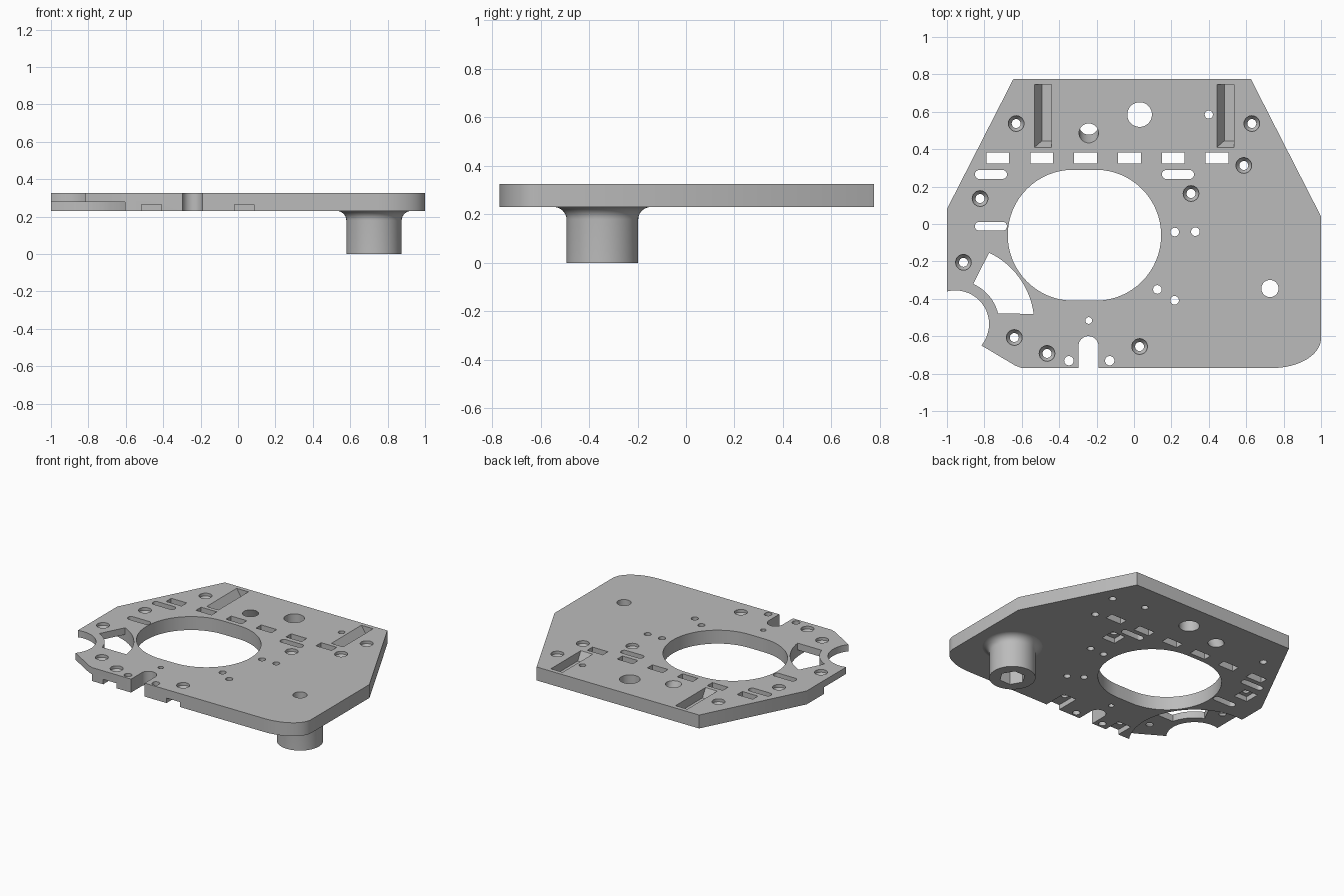
import bpy, bmesh, math
from math import cos, sin, radians
from mathutils import Vector

if "Cube" in bpy.data.objects:
    bpy.data.objects.remove(bpy.data.objects["Cube"])

BOTTOM, TOP = 0.23, 0.325
LOW, HIGH = BOTTOM - 0.05, TOP + 0.05

grey = bpy.data.materials.new("plain grey")
grey.use_nodes = True
grey.diffuse_color = (0.5, 0.5, 0.5, 1)
grey.node_tree.nodes["Principled BSDF"].inputs["Base Color"].default_value = (0.5, 0.5, 0.5, 1)


def arc(cx, cy, rx, ry, a0, a1, n):
    step = radians(a1 - a0) / n
    return [(cx + rx * cos(radians(a0) + i * step), cy + ry * sin(radians(a0) + i * step))
            for i in range(n + 1)]


def circle(cx, cy, r, n=32):
    return arc(cx, cy, r, r, 0, 360, n)[:-1]


def box(x0, x1, y0, y1):
    return [(x0, y0), (x1, y0), (x1, y1), (x0, y1)]


def slot(cx, cy, half, r, n=12):
    return arc(cx + half, cy, r, r, -90, 90, n) + arc(cx - half, cy, r, r, 90, 270, n)


def loft(name, rings):
    """Closed solid through rings given as (outline, z)."""
    bm = bmesh.new()
    loops = [[bm.verts.new((x, y, z)) for x, y in pts] for pts, z in rings]
    n = len(loops[0])
    for a, b in zip(loops, loops[1:]):
        for i in range(n):
            j = (i + 1) % n
            bm.faces.new((a[i], a[j], b[j], b[i]))
    bm.faces.new(loops[0][::-1])
    bm.faces.new(loops[-1])
    bmesh.ops.recalc_face_normals(bm, faces=bm.faces)
    mesh = bpy.data.meshes.new(name)
    bm.to_mesh(mesh)
    bm.free()
    mesh.materials.append(grey)
    ob = bpy.data.objects.new(name, mesh)
    bpy.context.collection.objects.link(ob)
    return ob


def cut(target, rings):
    cutter = loft("cutter", rings)
    cutter.hide_render = True
    mod = target.modifiers.new("cut", 'BOOLEAN')
    mod.operation, mod.solver, mod.object = 'DIFFERENCE', 'EXACT', cutter
    bpy.context.view_layer.objects.active = target
    bpy.ops.object.modifier_apply(modifier=mod.name)
    bpy.data.objects.remove(cutter)


def cut_through(outline, z0=LOW, z1=HIGH):
    cut(plate, [(outline, z0), (outline, z1)])


# Main plate, with one rounded front corner
outline = [(-0.645, 0.775), (-1, 0.08), (-1, -0.54), (-0.635, -0.757), (-0.6, -0.77)]
outline += arc(0.74, -0.61, 0.26, 0.16, -90, 0, 16) + [(1, 0.04), (0.625, 0.775)]
plate = loft("mounting_plate", [(outline, BOTTOM), (outline, TOP)])

# Large rounded opening
cut_through(slot(-0.265, -0.06, 0.06, 0.35, 32))

# Round side notch, curved window and the thinned area below them
NX, NY = -0.955, -0.535
cut_through(circle(NX, NY, 0.422, 72), LOW, 0.277)
cut_through(circle(NX, NY, 0.18, 48))
cut_through(arc(NX, NY, 0.422, 0.422, 7.5, 64.7, 16) + arc(NX, NY, 0.235, 0.235, 66, 13.6, 12))

# Front U-shaped slot
cut_through([(-0.297, -0.9), (-0.19, -0.9)] + arc(-0.2435, -0.653, 0.0535, 0.0535, 0, 180, 16))

# Row of rectangular windows
for i in range(6):
    x = -0.728 + i * 0.2345
    cut_through(box(x - 0.061, x + 0.061, 0.323, 0.381))

# Long rounded slots
for x, y in ((-0.765, 0.265), (0.235, 0.265), (-0.765, -0.012)):
    cut_through(slot(x, y, 0.062, 0.024))

# Countersunk screw holes
screws = [(-0.63, 0.537), (0.63, 0.537), (0.587, 0.313), (0.305, 0.163), (-0.823, 0.136),
          (-0.912, -0.205), (-0.64, -0.607), (-0.465, -0.692), (0.03, -0.655)]
for x, y in screws:
    small, wide = circle(x, y, 0.024, 24), circle(x, y, 0.042, 24)
    cut(plate, [(small, LOW), (small, TOP - 0.045), (wide, TOP - 0.02), (wide, HIGH)])

# Nut pockets on the underside
for x, y0, y1 in ((-0.465, -0.9, -0.645), (0.03, -0.9, -0.6), (0.305, 0.11, 0.215),
                  (-0.823, 0.083, 0.19)):
    cut_through(box(x - 0.05, x + 0.055, y0, y1), LOW, 0.265)

# Plain round holes
for x, y, r in ((0.03, 0.585, 0.066), (0.4, 0.585, 0.022), (0.218, -0.043, 0.023),
                (0.328, -0.041, 0.023), (0.125, -0.35, 0.023), (0.217, -0.408, 0.023),
                (-0.242, -0.516, 0.018), (-0.348, -0.731, 0.025), (-0.13, -0.731, 0.025)):
    cut_through(circle(x, y, r))

# Tilted round hole
lean = 0.045
cut(plate, [(circle(-0.242, 0.485 + lean * 1.5, 0.052), LOW),
            (circle(-0.242, 0.485 - lean * 0.5, 0.052), HIGH)])

# Pockets with sloping side and end
for x in (-0.532, 0.443):
    cut(plate, [(box(x + 0.04, x + 0.092, 0.445, 0.745), 0.265),
                (box(x, x + 0.092, 0.41, 0.745), TOP),
                (box(x, x + 0.092, 0.41, 0.745), HIGH)])

# Post below the plate, flared where it meets the underside
PX, PY = 0.727, -0.345
rings = [(circle(PX, PY, 0.148, 48), 0), (circle(PX, PY, 0.148, 48), 0.18)]
for i in range(1, 9):
    a = radians(90 * i / 8)
    rings.append((circle(PX, PY, 0.148 + 0.055 * (1 - cos(a)), 48), 0.18 + 0.051 * sin(a)))
post = loft("post", rings)

# Bolt hole through plate and post, with a hexagonal recess at the foot
bolt = circle(PX, PY, 0.046)
for part in (plate, post):
    cut(part, [(bolt, -0.1), (bolt, HIGH)])
hexagon = circle(PX, PY, 0.085, 6)
cut(post, [(hexagon, -0.1), (hexagon, 0.1)])

for part in (plate, post):
    bpy.ops.object.select_all(action='DESELECT')
    part.select_set(True)
    bpy.context.view_layer.objects.active = part
    bpy.ops.object.shade_smooth_by_angle(angle=radians(30))
